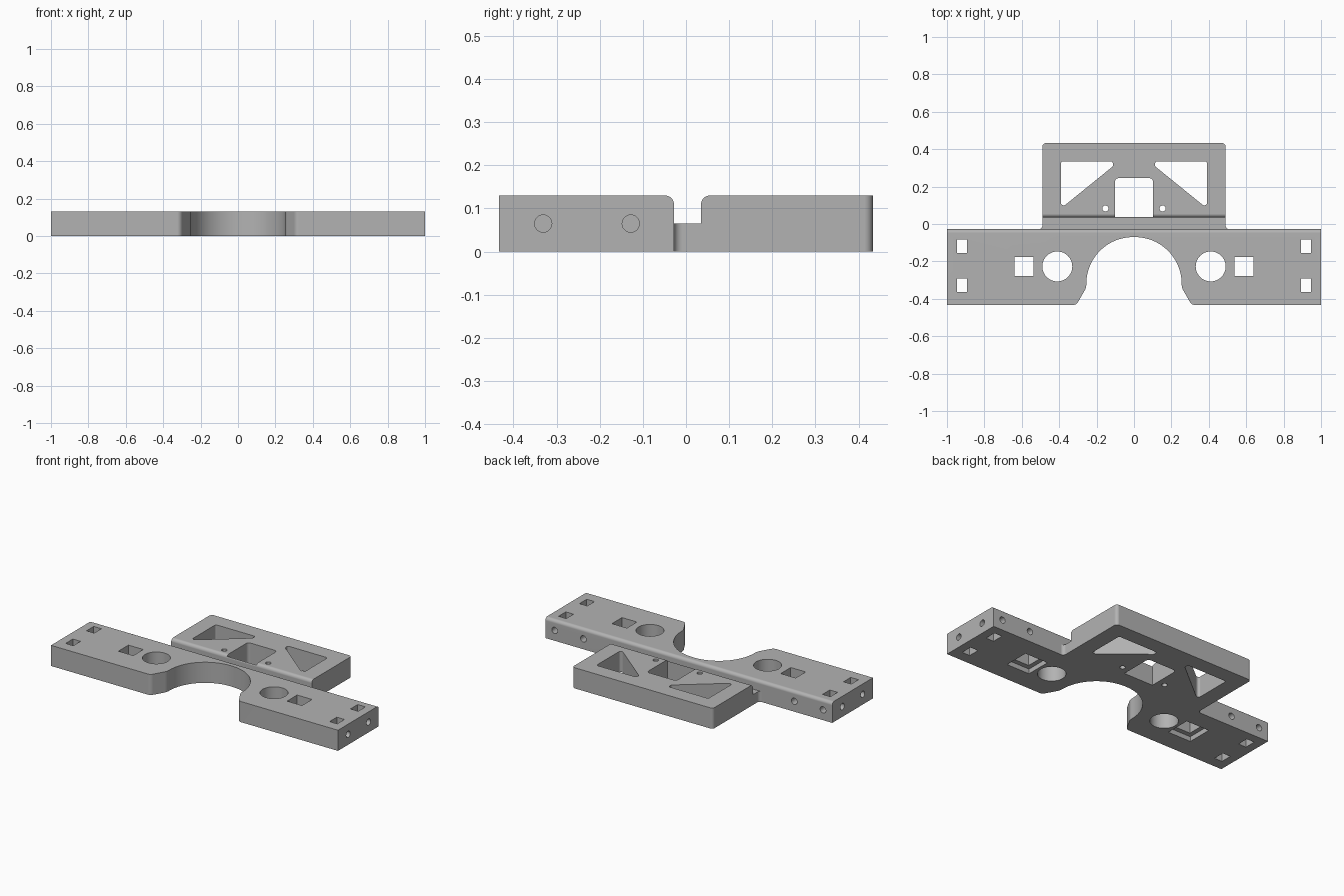
import bpy
import bmesh
from math import radians, cos, sin, pi, tan
from mathutils import Vector, Matrix

cube = bpy.data.objects.get("Cube")
if cube:
    bpy.data.objects.remove(cube, do_unlink=True)

grey = bpy.data.materials.new("plain grey")
grey.use_nodes = True
GREY = (0.45, 0.45, 0.45, 1)
grey.diffuse_color = GREY
grey.node_tree.nodes["Principled BSDF"].inputs["Base Color"].default_value = GREY

H = 0.13       # full thickness
BACK = -0.028  # rear face of the front bar
END = 0.433    # half depth


def rounded(corners, steps=8):
    """Replace each (x, y, radius) corner by a fillet arc."""
    out = []
    for i, (x, y, r) in enumerate(corners):
        p = Vector((x, y))
        if not r:
            out.append(p)
            continue
        a = (Vector(corners[i - 1][:2]) - p).normalized()
        b = (Vector(corners[(i + 1) % len(corners)][:2]) - p).normalized()
        half = a.angle(b) / 2
        centre = p + (a + b).normalized() * r / sin(half)
        start = p + a * r / tan(half) - centre
        sweep = start.angle_signed(p + b * r / tan(half) - centre)
        n = steps * 4 if r > 0.1 else steps
        out += [centre + Matrix.Rotation(-sweep * k / n, 2) @ start for k in range(n + 1)]
    return out


def prism(name, points, low, high, matrix=Matrix()):
    """Extrude a flat outline from low to high along its local z."""
    bm = bmesh.new()
    face = bm.faces.new([bm.verts.new((p[0], p[1], low)) for p in points])
    top = bmesh.ops.extrude_face_region(bm, geom=[face])["geom"]
    moved = [v for v in top if isinstance(v, bmesh.types.BMVert)]
    bmesh.ops.translate(bm, verts=moved, vec=(0, 0, high - low))
    bmesh.ops.recalc_face_normals(bm, faces=bm.faces)
    bm.transform(matrix)
    mesh = bpy.data.meshes.new(name)
    bm.to_mesh(mesh)
    bm.free()
    mesh.materials.append(grey)
    obj = bpy.data.objects.new(name, mesh)
    bpy.context.collection.objects.link(obj)
    return obj


def circle(x, y, r, n=32):
    return [(x + r * cos(2 * pi * k / n), y + r * sin(2 * pi * k / n)) for k in range(n)]


def box(x, y, w, d):
    return [(x + sx * w / 2, y + sy * d / 2) for sx, sy in ((-1, -1), (1, -1), (1, 1), (-1, 1))]


# Plate outline: front bar with its arched cutout, and the rear block
half = [(0.255, -0.07, 0.25), (0.255, -0.34, 0.06), (0.308, -END, 0.03), (1, -END, 0),
        (1, BACK, 0), (0.49, BACK, -0.02), (0.49, END, 0.02)]
half = [(x, y, abs(r)) for x, y, r in half]
outline = half + [(-x, y, r) for x, y, r in reversed(half)]
plate = prism("bracket_plate", rounded(outline), 0, H)

cutters = []


def cut(points, low=-0.1, high=0.3, matrix=Matrix()):
    cutters.append(prism("cutter", points, low, high, matrix))


# Cross groove with rounded top lips, leaving a thin bridge
groove = [(BACK, 0.065, 0), (0.035, 0.065, 0), (0.035, H, 0), (0.035, 0.2, 0), (BACK, 0.2, 0)]
R = 0.02
lip = [pi / 2 * k / 8 for k in range(9)]
groove = [(BACK, 0.065), (0.035, 0.065)]
groove += [(0.035 + R - R * cos(t), H - R + R * sin(t)) for t in lip]
groove += [(0.035 + R, 0.2), (BACK - R, 0.2)]
groove += [(BACK - R + R * cos(t), H - R + R * sin(t)) for t in reversed(lip)]
along_x = Matrix(((0, 0, 1, 0), (1, 0, 0, 0), (0, 1, 0, 0), (0, 0, 0, 1)))
cut(groove, -1.2, 1.2, along_x)

# Window in the rear block
cut(rounded([(-0.102, 0.038, 0), (0.102, 0.038, 0), (0.102, 0.245, 0.02), (-0.102, 0.245, 0.02)]))

along_y = Matrix.Rotation(radians(-90), 4, "X")
for s in (-1, 1):
    # Corner windows and pin holes in the rear block
    cut(rounded([(s * x, y, 0.012) for x, y in
                 ((0.39, 0.335), (0.113, 0.335), (0.113, 0.308), (0.37, 0.1), (0.39, 0.1))], 5))
    cut(circle(s * 0.153, 0.083, 0.016, 20))
    # Round holes, and square holes with a wider recess underneath
    cut(circle(s * 0.41, -0.227, 0.08, 48))
    cut(box(s * 0.588, -0.227, 0.104, 0.1))
    cut(box(s * 0.588, -0.227, 0.16, 0.16), -0.1, 0.03)
    # Nut slots, with screw holes in the ends and rear face
    for y in (-0.12, -0.328):
        cut(box(s * 0.92, y, 0.054, 0.072))
    for y in (-0.128, -0.331):
        ends = (0.85, 1.1) if s > 0 else (-1.1, -0.85)
        cut(circle(y, 0.065, 0.02, 24), *ends, along_x)
    for x in (0.935, 0.735):
        cut(circle(s * x, -0.065, 0.02, 24), BACK - 0.1, BACK + 0.02, along_y)

# Carve everything out of the plate
bpy.ops.object.select_all(action="DESELECT")
bpy.context.view_layer.objects.active = plate
plate.select_set(True)
for c in cutters:
    mod = plate.modifiers.new("cut", "BOOLEAN")
    mod.operation = "DIFFERENCE"
    mod.solver = "EXACT"
    mod.object = c
    bpy.ops.object.modifier_apply(modifier=mod.name)
    bpy.data.objects.remove(c, do_unlink=True)

bpy.ops.object.shade_smooth_by_angle(angle=radians(30))
weighted = plate.modifiers.new("flat_faces", "WEIGHTED_NORMAL")
weighted.keep_sharp = True
